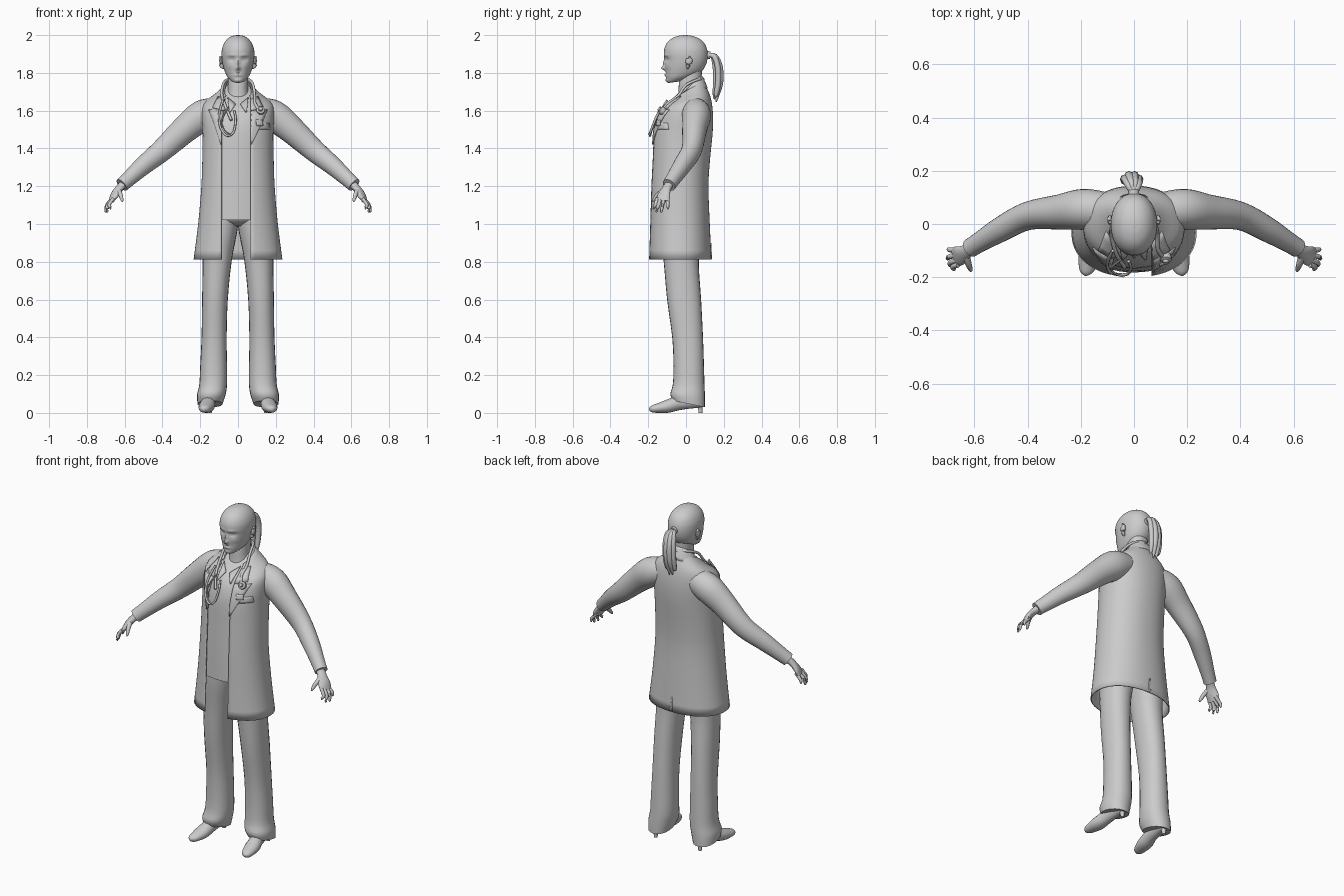
import bpy, bmesh, math
from mathutils import Vector
from mathutils.bvhtree import BVHTree

GREY = bpy.data.materials.new("light_grey")
GREY.diffuse_color = (0.6, 0.6, 0.6, 1)


def make(name, rows, wrap=True, caps=True, mirror=False, thick=0, angle=50):
    """Skin a list of equal-length point rows into an object."""
    bm = bmesh.new()
    vs = [[bm.verts.new(p) for p in r] for r in rows]
    n = len(rows[0])
    for a, b in zip(vs, vs[1:]):
        for i in range(n if wrap else n - 1):
            j = (i + 1) % n
            bm.faces.new((a[i], a[j], b[j], b[i]))
    if wrap and caps:
        bm.faces.new(vs[0][::-1])
        bm.faces.new(vs[-1])
    bmesh.ops.recalc_face_normals(bm, faces=bm.faces)
    me = bpy.data.meshes.new(name)
    bm.to_mesh(me)
    bm.free()
    me.materials.append(GREY)
    ob = bpy.data.objects.new(name, me)
    bpy.context.collection.objects.link(ob)
    bpy.context.view_layer.objects.active = ob
    ob.select_set(True)
    bpy.ops.object.shade_smooth_by_angle(angle=math.radians(angle))
    ob.select_set(False)
    if thick:
        m = ob.modifiers.new("thickness", 'SOLIDIFY')
        m.thickness, m.offset = thick, 0
    if mirror:
        ob.modifiers.new("mirror", 'MIRROR').use_mirror_merge = False
    return ob


def smooth(keys, k):
    """Catmull-Rom through tuples of numbers, k steps per span."""
    out = []
    for i in range(len(keys) - 1):
        p = [keys[max(0, min(len(keys) - 1, i + d))] for d in (-1, 0, 1, 2)]
        for s in range(k):
            t = s / k
            out.append(tuple(b + 0.5 * t * (c - a + t * (2*a - 5*b + 4*c - d + t * (3*(b - c) + d - a)))
                             for a, b, c, d in zip(*p)))
    return out + [tuple(keys[-1])]


def loft(name, keys, n=32, k=3, p=2.2, gap=None, shape=None, **kw):
    """Horizontal rings: z_front, z_back, x0, x1, y_front, y_back. gap = front opening x range."""
    rows = []
    for zf, zb, x0, x1, yf, yb in smooth(keys, k):
        cx, cy, a, b = (x0 + x1) / 2, (yf + yb) / 2, (x1 - x0) / 2, (yb - yf) / 2
        t0, t1 = 0, math.tau
        if gap:
            t0, t1 = (math.asin(min(abs(g) / a, 0.8) ** (p / 2)) for g in gap)
            t1 = math.tau - t1
        row = []
        for i in range(n + 1 if gap else n):
            t = t0 + (t1 - t0) * i / n
            s, c = math.sin(t), math.cos(t)
            x = cx + a * math.copysign(abs(s) ** (2 / p), s)
            y = cy - b * math.copysign(abs(c) ** (2 / p), c)
            v = Vector((x, y, zf + (zb - zf) * (y - yf) / (yb - yf)))
            row.append(shape(v) if shape else v)
        rows.append(row)
    return make(name, rows, wrap=not gap, **kw)


def tube(name, keys, n=12, k=4, **kw):
    """Tube along a path: x, y, z, side radius, height radius."""
    pts = smooth(keys, k)
    rows = []
    for i, q in enumerate(pts):
        t = (Vector(pts[min(i + 1, len(pts) - 1)][:3]) - Vector(pts[max(i - 1, 0)][:3])).normalized()
        side = t.cross((0, 0, 1) if abs(t.z) < 0.95 else (0, 1, 0)).normalized()
        up = side.cross(t)
        rows.append([Vector(q[:3]) + side * q[3] * math.cos(w) + up * q[4] * math.sin(w)
                     for w in (math.tau * j / n for j in range(n))])
    return make(name, rows, **kw)


def sym(keys):
    return [(a, b, -h, h, f, r) for a, b, h, f, r in keys]


# Coat and the shirt under it
body = [(.812, .812, .232, -.197, .132), (1.0, 1.0, .208, -.192, .123), (1.2, 1.2, .191, -.187, .116),
        (1.35, 1.35, .186, -.18, .125), (1.48, 1.48, .184, -.174, .138), (1.56, 1.58, .188, -.155, .14),
        (1.61, 1.66, .178, -.125, .13), (1.64, 1.715, .12, -.092, .11), (1.665, 1.755, .078, -.065, .088)]
coat = loft("coat", sym(body), n=56, gap=(.066, -.086), thick=.006)
shirt_keys = [(a, b, h - .014, f + .01, r - .014) for a, b, h, f, r in body[1:]]
shirt_keys[0] = (1.02,) * 2 + shirt_keys[0][2:]
shirt = loft("shirt", sym(shirt_keys), n=48)

trees = [BVHTree.FromPolygons([v.co for v in o.data.vertices], [f.vertices for f in o.data.polygons])
         for o in (coat, shirt)]


def drop(x, z, off=.007, face=-1):
    """Point lying on the clothing, seen from the front (-1) or back (1)."""
    hits = [t.ray_cast(Vector((x, face, z)), Vector((0, -face, 0)))[0] for t in trees]
    ys = [h.y * face for h in hits if h]
    return Vector((x, (max(ys) if ys else .06) * face + off * face, z))


def patch(name, left, right, off=.007, face=-1, cols=4, k=3):
    """Thin cloth strip between two edges given as (x, z) points."""
    rows = [[drop(a[0] + (b[0] - a[0]) * c / cols, a[1] + (b[1] - a[1]) * c / cols, off, face)
             for c in range(cols + 1)]
            for i in range(len(left) - 1) for j in range(k + 1)
            for a, b in [[[e[i][m] + (e[i + 1][m] - e[i][m]) * j / k for m in (0, 1)] for e in (left, right)]]
            if j < k or i == len(left) - 2]
    return make(name, rows, wrap=False, thick=.005)


# Lapels, collars, pocket with badge, back vent
for s, side in ((1, "left"), (-1, "right")):
    e = .066 if s > 0 else .086
    patch(side + "_lapel_lower", [(s * e, 1.42), (s * e, 1.5), (s * .075, 1.6)],
          [(s * (e + .004), 1.42), (s * .125, 1.53), (s * .155, 1.605)])
    patch(side + "_lapel_upper", [(s * .07, 1.6), (s * .068, 1.66)],
          [(s * .135, 1.615), (s * .105, 1.675)], off=.009)
    patch(side + "_shirt_collar", [(s * .042, 1.59), (s * .012, 1.635)],
          [(s * .046, 1.592), (s * .055, 1.67)], off=.008)
loft("coat_collar", sym([(1.615, 1.785, .07, -.09, .076), (1.61, 1.775, .08, -.1, .088),
                         (1.6, 1.72, .105, -.115, .112)]), n=32, gap=(.06, -.06), thick=.006)
patch("chest_pocket", [(.085, 1.535), (.09, 1.5)], [(.165, 1.535), (.17, 1.5)], off=.005)
patch("name_badge", [(.095, 1.552), (.098, 1.52)], [(.13, 1.55), (.133, 1.52)], off=.011)
patch("back_vent", [(-.003, .9), (-.004, .815)], [(.003, .9), (.012, .815)], off=.004, face=1)

# Trousers
loft("trouser_leg", [(.065, .03, .082, .214, -.07, .1), (.1, .09, .066, .217, -.083, .1),
                     (.15, .15, .058, .205, -.07, .098), (.25, .25, .058, .2, -.066, .095),
                     (.4, .4, .06, .193, -.073, .09), (.6, .6, .054, .19, -.1, .08),
                     (.8, .8, .034, .187, -.118, .068), (.95, .95, .006, .188, -.135, .085),
                     (1.06, 1.06, -.01, .185, -.14, .09)], n=24, mirror=True)
loft("hips", sym([(.99, .99, .1, -.09, .07), (1.03, 1.03, .185, -.145, .095), (1.12, 1.12, .17, -.14, .09)]))

# Shoes
tube("shoe", [(.182, -.193, .016, .006, .008), (.18, -.18, .02, .024, .018), (.174, -.15, .025, .035, .025),
              (.166, -.1, .034, .042, .034), (.156, -.04, .052, .036, .038), (.15, .03, .06, .032, .036),
              (.147, .08, .058, .028, .032), (.146, .092, .056, .012, .02)], n=16, mirror=True)
tube("shoe_heel", [(.147, .072, .05, .02, .018), (.147, .076, .02, .012, .012), (.147, .077, 0, .01, .01)],
     n=10, mirror=True)

# Sleeves and hands
tube("sleeve", [(.11, .05, 1.6, .07, .07), (.19, .055, 1.572, .077, .083), (.28, .045, 1.502, .066, .073),
                (.4, .03, 1.392, .053, .06), (.5, -.02, 1.31, .047, .05), (.58, -.068, 1.238, .038, .041),
                (.615, -.09, 1.206, .036, .038)], n=24, mirror=True)
tube("palm", [(.595, -.08, 1.222, .024, .022), (.63, -.103, 1.187, .026, .019),
              (.655, -.118, 1.15, .037, .017), (.672, -.124, 1.12, .036, .011)], n=16, mirror=True)
fingers = {"index": (-.153, .676, -.17, 1.078), "middle": (-.135, .692, -.155, 1.062),
           "ring": (-.116, .7, -.13, 1.06), "little": (-.098, .696, -.096, 1.078)}
for f, (y, tx, ty, tz) in fingers.items():
    tube(f + "_finger", [(.66, y, 1.135, .01, .01), ((.672 + tx) / 2 + .008, (y + ty) / 2, 1.102, .0095, .0095),
                         (tx, ty, tz + .01, .0075, .0075), (tx, ty, tz, .003, .003)], n=8, k=3, mirror=True)
tube("thumb", [(.632, -.115, 1.18, .014, .014), (.622, -.15, 1.155, .012, .012),
               (.614, -.172, 1.127, .008, .008), (.612, -.176, 1.118, .003, .003)], n=8, k=3, mirror=True)

# Face relief: x, z, x spread, z spread, push along y
RELIEF = [(.034, 1.872, .017, .012, .011), (0, 1.825, .010, .011, -.02), (0, 1.85, .008, .02, -.010),
          (0, 1.789, .018, .006, -.008), (0, 1.8, .022, .003, .004), (.03, 1.893, .022, .007, -.004),
          (0, 1.76, .02, .009, -.005), (.034, 1.873, .009, .005, -.005), (.04, 1.835, .02, .015, -.003)]


def face(v):
    if v.y < 0:
        v.y += sum(d * math.exp(-((abs(v.x) - x) / sx) ** 2 - ((v.z - z) / sz) ** 2)
                   for x, z, sx, sz, d in RELIEF)
    return v


# Head, neck, ears
loft("head", sym([(1.747, 1.755, .018, -.09, -.03), (1.752, 1.765, .036, -.1, .0), (1.775, 1.785, .057, -.106, .05),
                  (1.81, 1.81, .071, -.109, .085), (1.84, 1.84, .08, -.111, .104), (1.87, 1.87, .085, -.113, .113),
                  (1.9, 1.9, .087, -.117, .115), (1.93, 1.93, .084, -.114, .11), (1.96, 1.96, .072, -.1, .095),
                  (1.983, 1.983, .052, -.074, .067), (1.996, 1.996, .028, -.04, .033),
                  (2.0, 2.0, .004, -.008, .004)]), n=72, k=6, p=2.1, shape=face)
loft("neck", sym([(1.6, 1.62, .075, -.055, .095), (1.68, 1.7, .056, -.042, .082),
                  (1.74, 1.76, .053, -.038, .082), (1.81, 1.82, .055, -.03, .085)]), n=24)
tube("ear", [(.076, .008, 1.822, .004, .004), (.084, .01, 1.835, .009, .012), (.09, .014, 1.855, .009, .018),
             (.091, .018, 1.875, .008, .016), (.084, .018, 1.887, .003, .004)], n=12, mirror=True)

# Ponytail: tie and strands
tube("hair_tie", [(0, .1, 1.895, .022, .022), (-.002, .128, 1.893, .02, .02)], n=12, k=1)
for i, (dx, dy, end) in enumerate([(-.03, 0, 1.675), (-.014, .012, 1.65), (.006, .012, 1.645),
                                   (.022, 0, 1.67), (-.006, -.012, 1.66)]):
    tube(f"ponytail_strand_{i + 1}",
         [(dx * .2, .115, 1.893, .01, .01), (dx * .7, .148 + dy * .5, 1.888, .014, .014),
          (dx - .003, .168 + dy, 1.83, .016, .015), (dx - .006, .17 + dy, 1.75, .016, .015),
          (dx - .008, .16 + dy * .6, 1.69, .012, .012), (dx - .008, .155 + dy * .4, end, .003, .003)], n=8)


# Stethoscope: neck tube, hanging loop, ear tubes, chest piece
def cord(name, pts, r=.0075):
    tube(name, [(*p, r, r) for p in pts], n=8)


neck_tube = [(0, .092, 1.765), (.055, .065, 1.765), (.08, .0, 1.735)]
cord("neck_tube_left", neck_tube + [drop(x, z, .016) for x, z in ((.088, 1.68), (.09, 1.64), (.11, 1.605))])
cord("neck_tube_right", [(-x, y, z) for x, y, z in neck_tube]
     + [drop(x, z, .016) for x, z in ((-.085, 1.68), (-.065, 1.62), (-.035, 1.55))])
cord("hanging_loop", [(-.08, -.1, 1.655), (-.1, -.145, 1.58), (-.092, -.178, 1.51), (-.06, -.19, 1.468),
                      (-.025, -.188, 1.485), (-.012, -.165, 1.55), (-.02, -.14, 1.6)], .006)
cord("ear_tube", [(-.05, -.135, 1.62), (-.085, -.165, 1.55), (-.07, -.187, 1.495), (-.04, -.197, 1.475)], .004)
c = drop(.12, 1.595, .008)
tube("chest_piece", [(*(c + Vector((0, -.02, .012)) * t), r, r)
                     for t, r in ((-.2, .018), (.5, .022), (.8, .022), (1, .012), (1.4, .01))], n=16, k=1)
